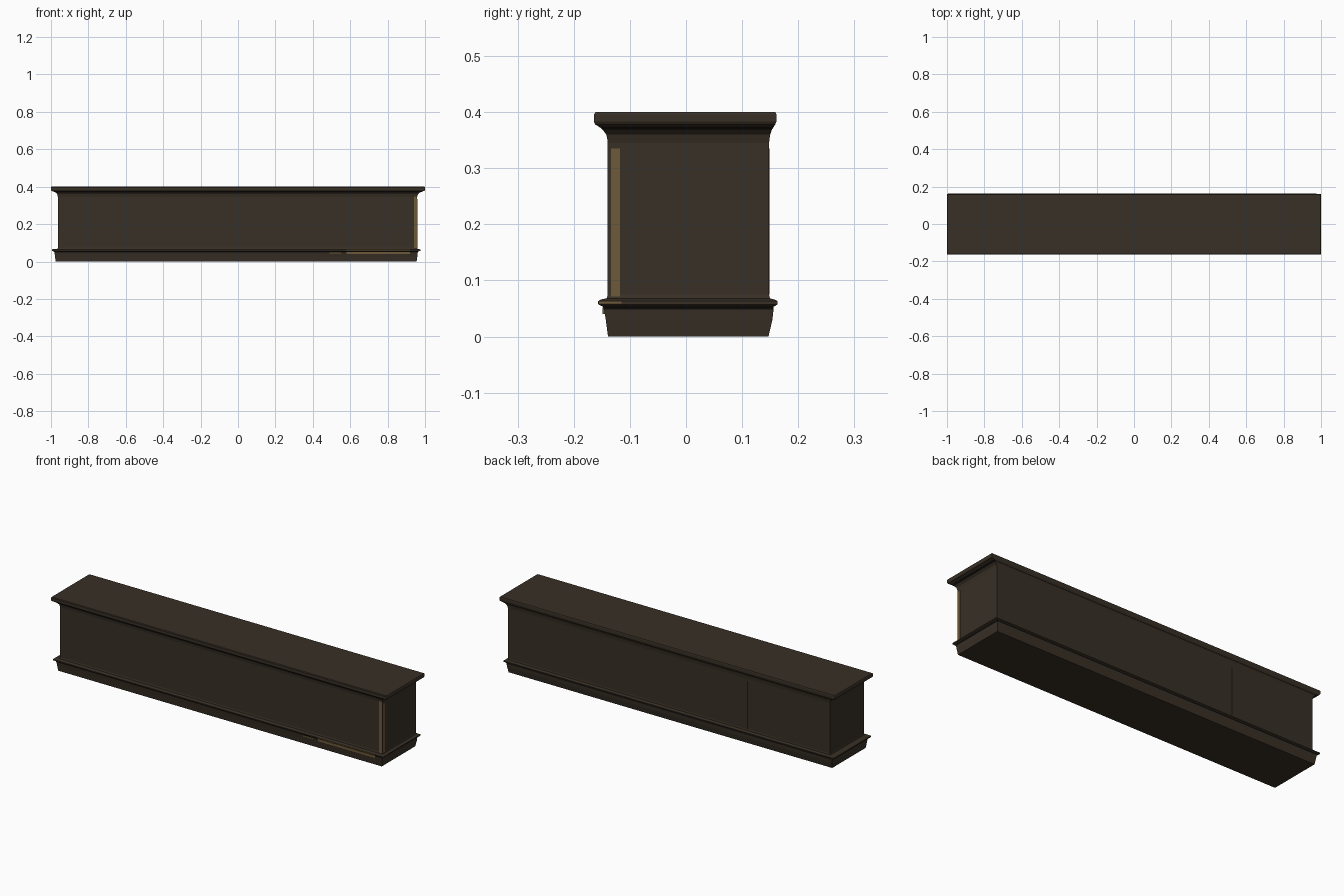
import bpy, bmesh


def material(name, rgb):
    m = bpy.data.materials.new(name)
    m.diffuse_color = (*rgb, 1)
    return m


WOOD = material("dark brown wood", (0.040, 0.029, 0.019))
GROOVE = material("shadow groove", (0.010, 0.008, 0.006))
GOLD = material("worn gold edge", (0.155, 0.100, 0.040))


def finish(name, bm, mats):
    bmesh.ops.recalc_face_normals(bm, faces=bm.faces)
    mesh = bpy.data.meshes.new(name)
    bm.to_mesh(mesh)
    bm.free()
    for m in mats:
        mesh.materials.append(m)
    ob = bpy.data.objects.new(name, mesh)
    bpy.context.collection.objects.link(ob)
    return ob


def loft(name, rings):
    """Stack rectangles (z, x0, x1, y0, y1, material of the band above)."""
    bm = bmesh.new()
    loops = [[bm.verts.new((x, y, z)) for x, y in ((x0, y0), (x1, y0), (x1, y1), (x0, y1))]
             for z, x0, x1, y0, y1, _ in rings]
    for lo, hi, ring in zip(loops, loops[1:], rings):
        for i in range(4):
            j = (i + 1) % 4
            bm.faces.new((lo[i], lo[j], hi[j], hi[i])).material_index = ring[5]
    bm.faces.new(loops[0][::-1])
    bm.faces.new(loops[-1])
    return finish(name, bm, [WOOD, GROOVE])


def plate(name, x, y, z, mat):
    """Thin box between the given ranges."""
    bm = bmesh.new()
    bmesh.ops.create_cube(bm, size=1)
    for v in bm.verts:
        v.co = [r[0] if c < 0 else r[1] for c, r in zip(v.co, (x, y, z))]
    return finish(name, bm, [mat])


# Plinth with flared sides and a projecting ledge moulding
loft("base_moulding", [
    (0.000, -0.975, 0.955, -0.139, 0.147, 0),
    (0.030, -0.979, 0.959, -0.143, 0.154, 0),
    (0.048, -0.981, 0.961, -0.146, 0.156, 1),
    (0.053, -0.984, 0.964, -0.148, 0.156, 0),
    (0.057, -0.995, 0.975, -0.156, 0.163, 0),
    (0.063, -0.995, 0.975, -0.156, 0.163, 0),
    (0.066, -0.990, 0.970, -0.152, 0.158, 0),
    (0.068, -0.965, 0.960, -0.141, 0.149, 0),
])

# Long box body
loft("body", [
    (0.066, -0.966, 0.961, -0.142, 0.150, 0),
    (0.075, -0.963, 0.958, -0.139, 0.148, 0),
    (0.345, -0.963, 0.958, -0.139, 0.148, 0),
])

# Cove and overhanging lid
loft("crown_and_lid", [
    (0.345, -0.963, 0.958, -0.139, 0.148, 0),
    (0.360, -0.967, 0.962, -0.142, 0.150, 0),
    (0.369, -0.975, 0.972, -0.149, 0.153, 1),
    (0.373, -0.984, 0.983, -0.154, 0.156, 0),
    (0.378, -0.997, 0.997, -0.162, 0.159, 0),
    (0.383, -1.000, 1.000, -0.164, 0.161, 0),
    (0.396, -1.000, 1.000, -0.164, 0.161, 0),
    (0.400, -0.998, 0.998, -0.161, 0.159, 0),
])

# Panel seam on the back
plate("back_seam", (-0.473, -0.468), (0.146, 0.149), (0.075, 0.335), GROOVE)

# Worn gold along the front right corner and ledge
plate("gold_corner_end", (0.955, 0.9592), (-0.134, -0.118), (0.070, 0.335), GOLD)
plate("gold_corner_front", (0.940, 0.956), (-0.1402, -0.137), (0.070, 0.348), GOLD)
plate("gold_ledge_front", (0.58, 0.92), (-0.1570, -0.152), (0.0575, 0.0632), GOLD)
plate("gold_base_front", (0.58, 0.92), (-0.1490, -0.143), (0.040, 0.052), GOLD)
plate("gold_ledge_patch", (0.49, 0.55), (-0.1480, -0.143), (0.042, 0.047), GOLD)
plate("gold_ledge_end", (0.970, 0.9758), (-0.155, -0.115), (0.059, 0.0625), GOLD)
